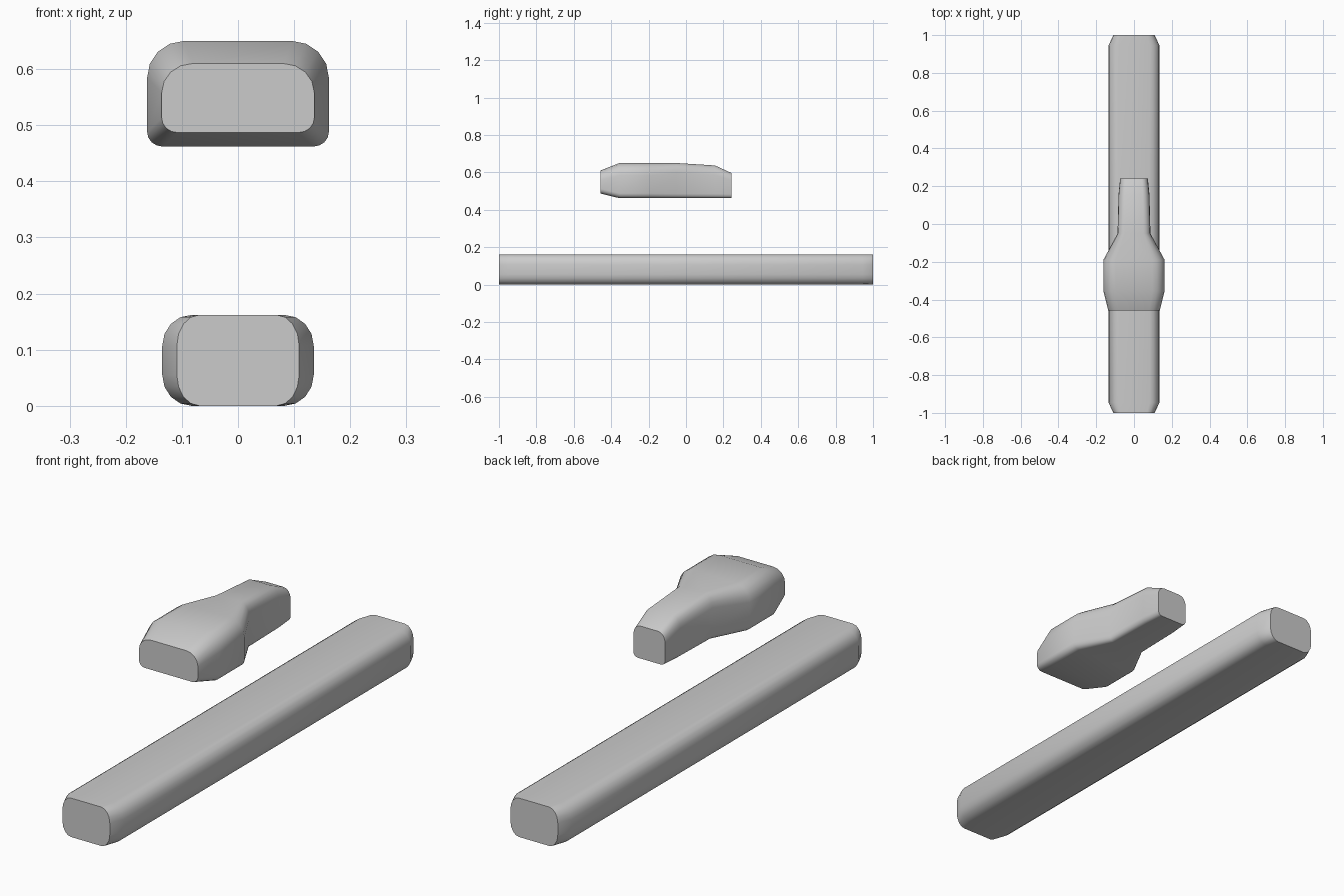
import bpy, bmesh, math

if "Cube" in bpy.data.objects:
    bpy.data.objects.remove(bpy.data.objects["Cube"])


def ring(half, z0, z1, top, bottom, n=4):
    """Rounded rectangle in x/z; top and bottom are (rx, rz) corner radii."""
    pts = []
    corners = [(1, 1, top, 0), (-1, 1, top, 90), (-1, -1, bottom, 180), (1, -1, bottom, 270)]
    for sx, sz, (rx, rz), start in corners:
        cx = sx * (half - rx)
        cz = z1 - rz if sz > 0 else z0 + rz
        for i in range(n + 1):
            a = math.radians(start + 90 * i / n)
            pts.append((cx + rx * math.cos(a), cz + rz * math.sin(a)))
    return pts


def loft(name, sections):
    """Skin a row of cross-sections placed along y."""
    bm = bmesh.new()
    rings = [[bm.verts.new((x, y, z)) for x, z in ring(*args)] for y, *args in sections]
    for a, b in zip(rings, rings[1:]):
        for i in range(len(a)):
            j = (i + 1) % len(a)
            bm.faces.new((a[i], a[j], b[j], b[i]))
    bm.faces.new(rings[0])
    bm.faces.new(rings[-1])
    bmesh.ops.recalc_face_normals(bm, faces=bm.faces)
    mesh = bpy.data.meshes.new(name)
    bm.to_mesh(mesh)
    bm.free()
    obj = bpy.data.objects.new(name, mesh)
    bpy.context.collection.objects.link(obj)
    bpy.ops.object.select_all(action='DESELECT')
    obj.select_set(True)
    bpy.context.view_layer.objects.active = obj
    bpy.ops.object.shade_smooth_by_angle(angle=math.radians(30))
    return obj


# Long lower bar with side-tapered ends
end_r, mid_r = (0.04, 0.055), (0.052, 0.055)
loft("lower_bar", [
    (-1.0, 0.109, 0, 0.162, end_r, end_r),
    (-0.945, 0.135, 0, 0.162, mid_r, mid_r),
    (0.945, 0.135, 0, 0.162, mid_r, mid_r),
    (1.0, 0.109, 0, 0.162, end_r, end_r),
])

# Floating upper body: wide front narrowing to a rear neck
loft("upper_body", [
    (-0.458, 0.136, 0.487, 0.61, (0.055, 0.052), (0.028, 0.026)),
    (-0.355, 0.162, 0.462, 0.65, (0.065, 0.065), (0.028, 0.026)),
    (-0.19, 0.162, 0.462, 0.65, (0.065, 0.065), (0.028, 0.026)),
    (-0.05, 0.087, 0.462, 0.65, (0.038, 0.055), (0.02, 0.024)),
    (0.155, 0.082, 0.462, 0.637, (0.036, 0.05), (0.02, 0.024)),
    (0.242, 0.073, 0.462, 0.597, (0.032, 0.04), (0.018, 0.022)),
])
